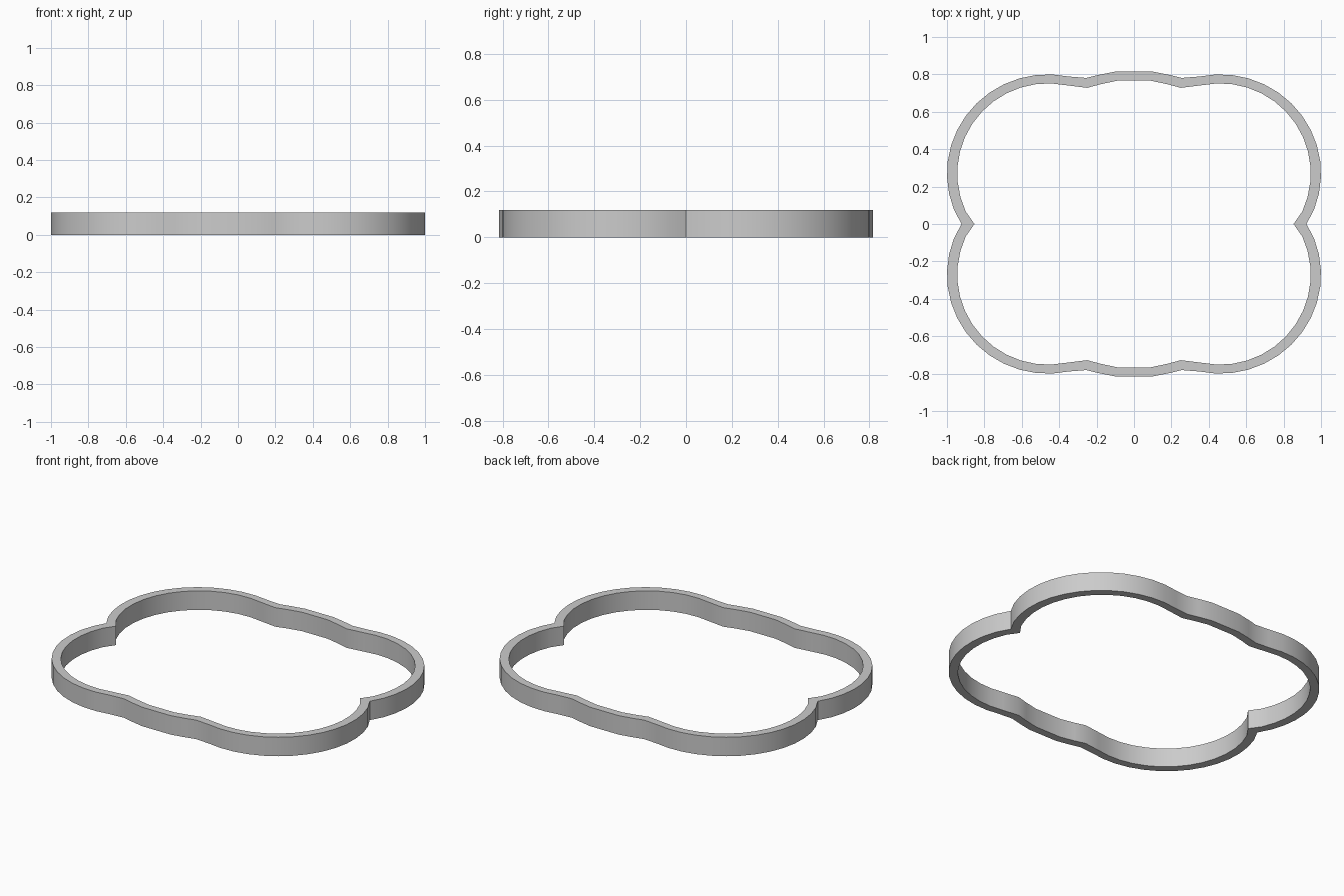
import bpy, bmesh
from math import sin, cos, atan2, radians

HEIGHT = 0.12
CENTRE = (0.46, 0.27)
STEPS = 14

cube = bpy.data.objects.get("Cube")
if cube:
    bpy.data.objects.remove(cube, do_unlink=True)

grey = bpy.data.materials.new("plain grey")
grey.use_nodes = True
colour = (0.6, 0.6, 0.6, 1)
grey.diffuse_color = colour
grey.node_tree.nodes["Principled BSDF"].inputs["Base Color"].default_value = colour


def quarter(rx, ry, side, notch, crown):
    """Side notch, round corner lobe, end notch, then half of the shallow end lobe."""
    cx, cy = CENTRE
    start = atan2(-cy / ry, (side - cx) / rx)
    end = radians(102)
    pts = [(side, 0)]
    for i in range(1, STEPS + 1):
        a = start + (end - start) * i / STEPS
        pts.append((cx + rx * cos(a), cy + ry * sin(a)))
    return pts + [notch] + crown


def full_loop(q):
    """Mirror a quarter outline to the whole closed outline."""
    half = q + [(-x, y) for x, y in reversed(q)]
    return half + [(x, -y) for x, y in reversed(half[1:-1])]


outer = full_loop(quarter(0.54, 0.53, 0.922, (0.255, 0.781), [(0.19, 0.797), (0.1, 0.815)]))
inner = full_loop(quarter(0.485, 0.482, 0.853, (0.25, 0.728), [(0.18, 0.747), (0.09, 0.766)]))

# Wall: four matching rings joined by quads
bm = bmesh.new()
rings = [[bm.verts.new((x, y, z)) for x, y in loop]
         for loop, z in ((outer, 0), (outer, HEIGHT), (inner, HEIGHT), (inner, 0))]
n = len(outer)
for r in range(4):
    a, b = rings[r], rings[(r + 1) % 4]
    for i in range(n):
        j = (i + 1) % n
        bm.faces.new((a[i], a[j], b[j], b[i]))
bmesh.ops.recalc_face_normals(bm, faces=bm.faces)
mesh = bpy.data.meshes.new("lobed_ring")
bm.to_mesh(mesh)
bm.free()
mesh.materials.append(grey)
ring = bpy.data.objects.new("lobed_ring", mesh)
bpy.context.collection.objects.link(ring)

# Smooth round walls, crisp rims and side notches
bpy.ops.object.select_all(action='DESELECT')
ring.select_set(True)
bpy.context.view_layer.objects.active = ring
bpy.ops.object.shade_smooth_by_angle(angle=radians(30))
